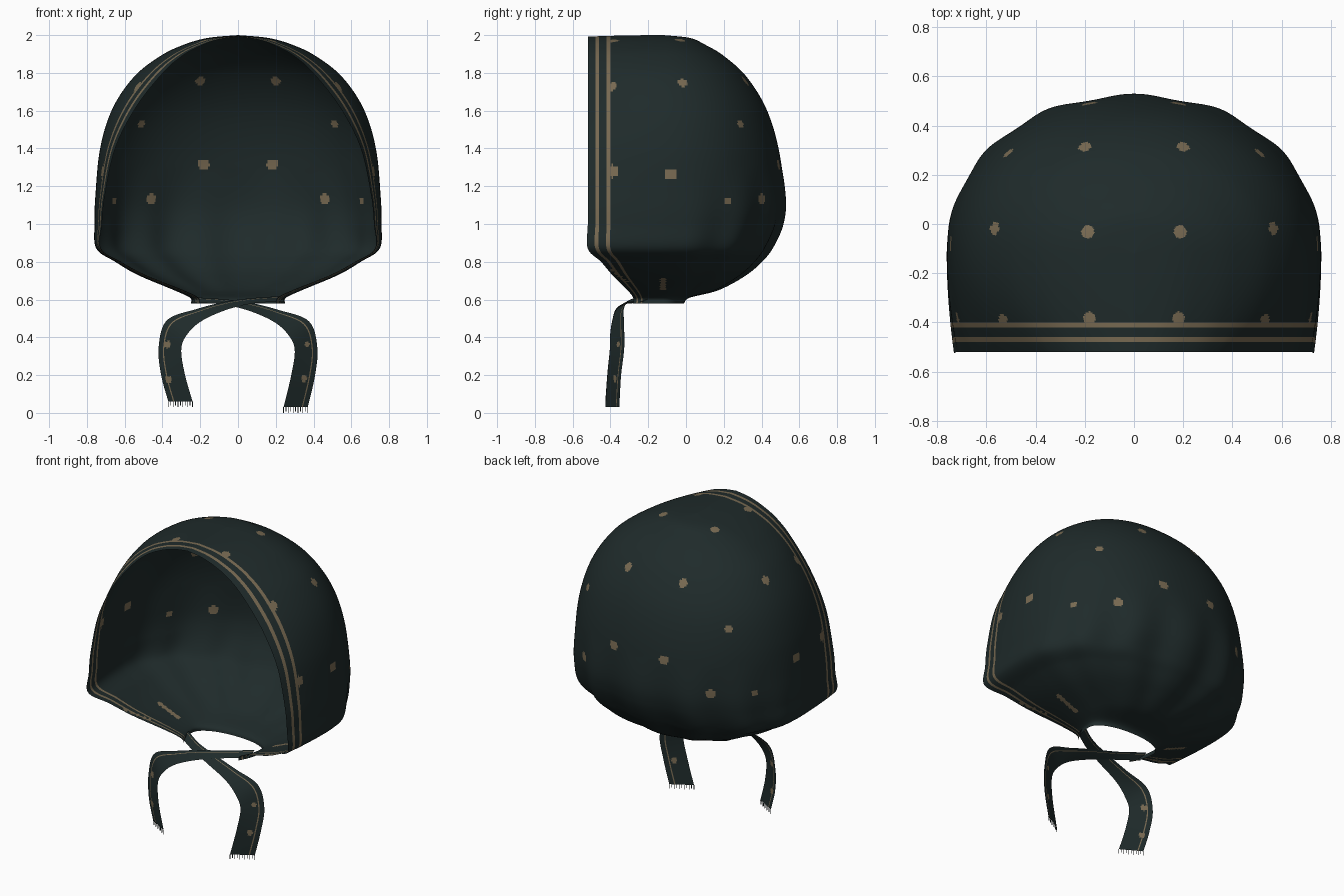
import bpy, bmesh, math
from mathutils import Vector, kdtree

if "Cube" in bpy.data.objects:
    bpy.data.objects.remove(bpy.data.objects["Cube"])


def material(name, rgb):
    m = bpy.data.materials.new(name)
    m.diffuse_color = (*rgb, 1)
    m.use_nodes = True
    m.node_tree.nodes["Principled BSDF"].inputs["Base Color"].default_value = m.diffuse_color
    return m


CLOTH = material("dark_teal_cloth", (0.0135, 0.0235, 0.0235))
TAN = material("tan_print", (0.19, 0.145, 0.085))


def spline(keys, t):
    """Catmull-Rom through tuples, t counted in keys."""
    n = len(keys) - 1
    i = min(int(t), n - 1)
    f = t - i
    a, b, c, d = (keys[max(0, min(n, i + k))] for k in (-1, 0, 1, 2))
    return [0.5 * (2 * q + (r - p) * f + (2 * p - 5 * q + 4 * r - s) * f * f
                   + (3 * q - p - 3 * r + s) * f ** 3) for p, q, r, s in zip(a, b, c, d)]


def link(name, bm):
    mesh = bpy.data.meshes.new(name)
    bm.to_mesh(mesh)
    bm.free()
    mesh.materials.append(CLOTH)
    mesh.materials.append(TAN)
    bpy.context.collection.objects.link(bpy.data.objects.new(name, mesh))


def grid_object(name, rows, tan_columns, dots):
    """Skin a grid of points; tan columns are stripes, dots are (centre, radius)."""
    bm = bmesh.new()
    vs = [[bm.verts.new(p) for p in r] for r in rows]
    for i in range(len(rows) - 1):
        for j in range(len(rows[0]) - 1):
            f = bm.faces.new((vs[i][j], vs[i][j + 1], vs[i + 1][j + 1], vs[i + 1][j]))
            f.material_index = int(j in tan_columns)
            f.smooth = True
    bmesh.ops.remove_doubles(bm, verts=bm.verts, dist=0.0002)
    bm.faces.ensure_lookup_table()
    # printed dots: colour the faces round the nearest surface point
    tree = kdtree.KDTree(len(bm.faces))
    for f in bm.faces:
        tree.insert(f.calc_center_median(), f.index)
    tree.balance()
    for centre, radius in dots:
        spot = tree.find(centre)[0]
        for _, k, _ in tree.find_range(spot, radius):
            bm.faces[k].material_index = 1
    link(name, bm)


# ---- bonnet: horizontal sections (z, half width, back y, front half width, front y)
SECTIONS = [
    (2.00, 0, -.12, 0, -.52), (1.985, .16, .02, .10, -.52), (1.95, .285, .10, .20, -.52),
    (1.89, .41, .20, .30, -.52), (1.78, .55, .32, .415, -.52), (1.61, .665, .425, .545, -.52),
    (1.40, .73, .49, .65, -.52), (1.15, .755, .522, .705, -.52), (1.0, .76, .505, .72, -.52),
    (.87, .75, .445, .725, -.52), (.80, .65, .39, .62, -.45), (.73, .53, .31, .49, -.39),
    (.65, .34, .17, .29, -.31), (.61, .255, .02, .21, -.28), (.58, .25, -.01, .20, -.28)]
Y0, FRONT, BACK, STEPS = -.12, 60, 260, 16


def section(t):
    z, w, b, wf, yf = spline(SECTIONS, t)
    w, wf, b = max(w, 0), max(wf, 0), max(b, Y0)
    side = []
    for i in range(FRONT):
        f = i / FRONT
        dip = .008 * (1 - f) ** 2 * max(0, min(1, (z - 1.85) / .1))
        side.append((w + (wf - w) * (1 - f) ** 2, yf + (Y0 - yf) * f, z - dip))
    back = []
    # gathered pleats fade in below the middle
    pleat = .024 * max(0, min(1, (1.3 - z) / .4)) * max(0, min(1, (z - .6) / .1))
    for j in range(BACK + 1):
        a = math.pi * j / BACK
        c, s = math.cos(a), math.sin(a)
        k = 1 + pleat * math.cos(14 * a + math.pi) * s
        x = math.copysign(abs(c) ** .94, c) * w * k
        back.append((x, Y0 + (b - Y0) * s ** .94 * k if s > 1e-6 else Y0, z))
    return side + back + [(-x, y, q) for x, y, q in reversed(side)]


columns = 2 * FRONT + BACK
stripes = {6, 7, 8, 15, 16, 17}
stripes |= {columns - 1 - c for c in stripes}
DOTS = [(.20, .31, 1.76, .027), (.51, .29, 1.53, .025), (.19, -.03, 1.97, .027),
        (.56, -.02, 1.74, .027), (.52, -.385, 1.72, .027), (.18, -.385, 1.96, .027),
        (.73, -.39, 1.29, .034), (.755, -.08, 1.27, .032), (.18, .49, 1.31, .032),
        (.45, .39, 1.13, .028), (.63, .21, 1.12, .020)]
# long marks under the cheek and along the lower front hem
DOTS += [(.36 + .03 * i, -.12, .655 + .013 * i, .018) for i in range(5)]
DOTS += [(.42 + .03 * i, -.315 - .018 * i, .695 + .016 * i, .014) for i in range(5)]
grid_object("bonnet",
            [section(i / STEPS) for i in range((len(SECTIONS) - 1) * STEPS + 1)], stripes,
            [((s * x, y, z), r) for x, y, z, r in DOTS for s in (1, -1)])

# ---- ties: centre line and half-width vector, from the far side of the neck to the hem
TIE = [(-.24, -.20, .597, 0, .03, .015), (-.10, -.29, .590, 0, .03, .014),
       (.05, -.34, .565, .005, .03, .02), (.20, -.36, .515, .015, .03, .03),
       (.32, -.365, .45, .055, .036, .035), (.36, -.365, .34, .06, .038, .005),
       (.345, -.38, .20, .062, .036, -.005), (.305, -.39, .03, .064, .037, 0)]


def tie(name, side, lift, dots):
    keys = TIE[:-1] + [TIE[-1][:2] + (TIE[-1][2] + lift,) + TIE[-1][3:]]
    rows = []
    for i in range((len(keys) - 1) * 14 + 1):
        v = spline(keys, i / 14)
        p, h = Vector(v[:3]), Vector(v[3:])
        if side < 0:  # keep the two ties apart where they cross
            p.z += .006
        row = [p + h * (k / 10 - 1) for k in range(21)]
        rows.append([(side * q.x, q.y, q.z) for q in row])
    grid_object(name, rows, {15}, dots)
    # fringe threads hanging from the hem
    bm = bmesh.new()
    for k in range(0, 21, 2):
        x, y, z = rows[-1][k]
        low = z - (.03 if k % 4 == 0 else .022)
        bm.faces.new([bm.verts.new(c) for c in
                      ((x - .002, y, z), (x + .002, y, z), (x + .002, y, low), (x - .002, y, low))])
    link(name + "_fringe", bm)


tie("right_tie", 1, 0, [((.35, -.37, .175), .018), ((.37, -.36, .36), .016)])
tie("left_tie", -1, .025, [((-.37, -.37, .175), .02), ((-.375, -.36, .36), .02)])
